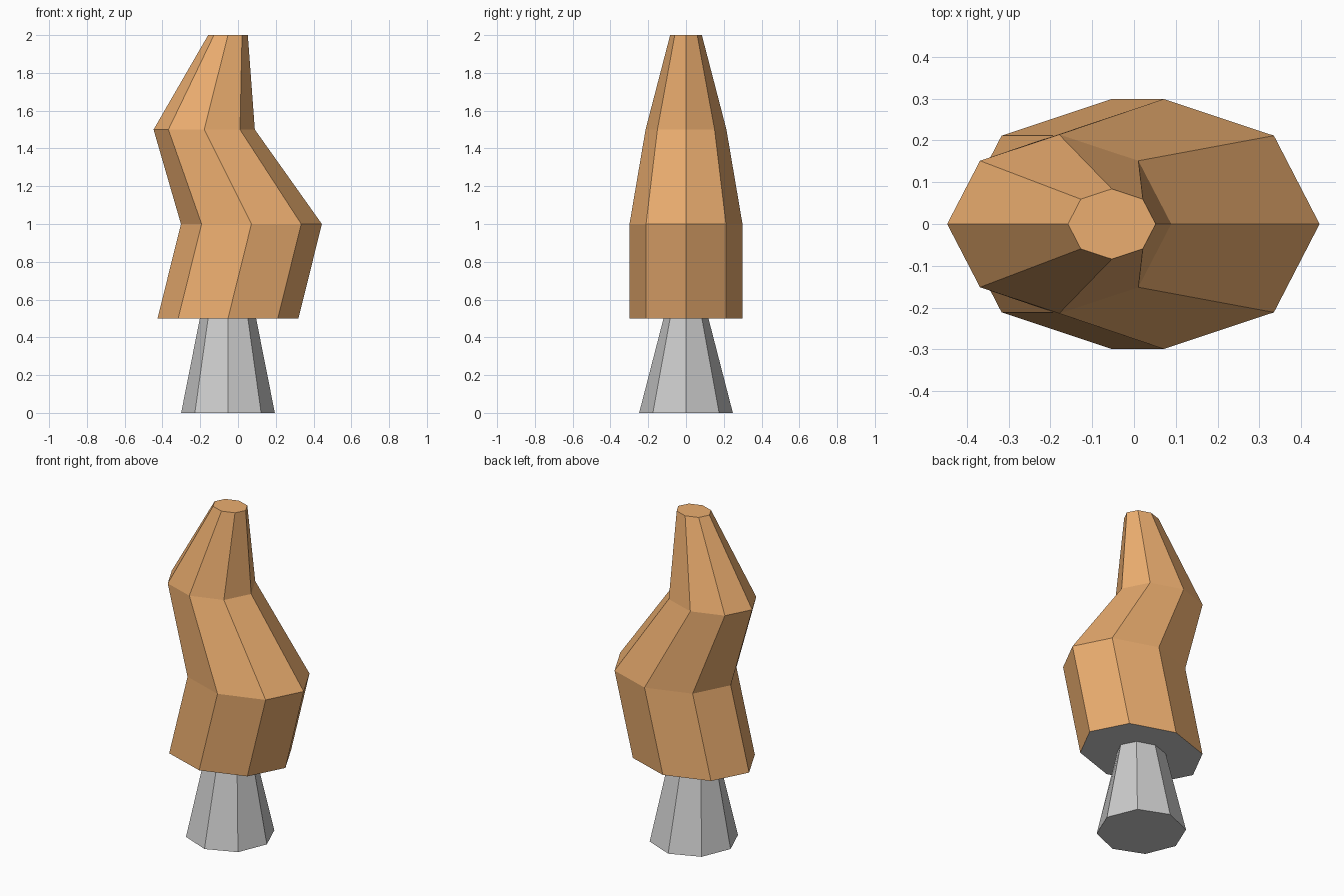
import bpy, bmesh
from math import cos, sin, tau

if "Cube" in bpy.data.objects:
    bpy.data.objects.remove(bpy.data.objects["Cube"])

SIDES = 8


def loft(name, rings, cap_start=False, cap_end=False, color=None):
    """Skin a stack of octagons given as (centre x, z, radius x, radius y)."""
    bm = bmesh.new()
    loops = [[bm.verts.new((cx + rx * cos(tau * i / SIDES),
                            ry * sin(tau * i / SIDES), z))
              for i in range(SIDES)] for cx, z, rx, ry in rings]
    for a, b in zip(loops, loops[1:]):
        for i in range(SIDES):
            j = (i + 1) % SIDES
            bm.faces.new((a[i], a[j], b[j], b[i]))
    if cap_start:
        bm.faces.new(loops[0][::-1])
    if cap_end:
        bm.faces.new(loops[-1])
    mesh = bpy.data.meshes.new(name)
    bm.to_mesh(mesh)
    bm.free()
    obj = bpy.data.objects.new(name, mesh)
    bpy.context.collection.objects.link(obj)
    if color:
        mat = bpy.data.materials.new(name + "_color")
        mat.diffuse_color = color
        mat.use_nodes = True
        mat.node_tree.nodes["Principled BSDF"].inputs["Base Color"].default_value = mat.diffuse_color
        mesh.materials.append(mat)
    return obj


# Grey tapered trunk, flaring out into the flat underside of the crown
loft("trunk", [(-0.053, 0.0, 0.248, 0.248),
               (-0.053, 0.5, 0.149, 0.119),
               (-0.053, 0.5, 0.373, 0.299)], cap_start=True)

# Orange crown with a zigzag lean and a small flat top
loft("crown", [(-0.053, 0.5, 0.373, 0.299),
               (0.071, 1.0, 0.373, 0.299),
               (-0.179, 1.5, 0.268, 0.214),
               (-0.053, 2.0, 0.105, 0.084)], cap_end=True,
     color=(0.83, 0.42, 0.16, 1))
